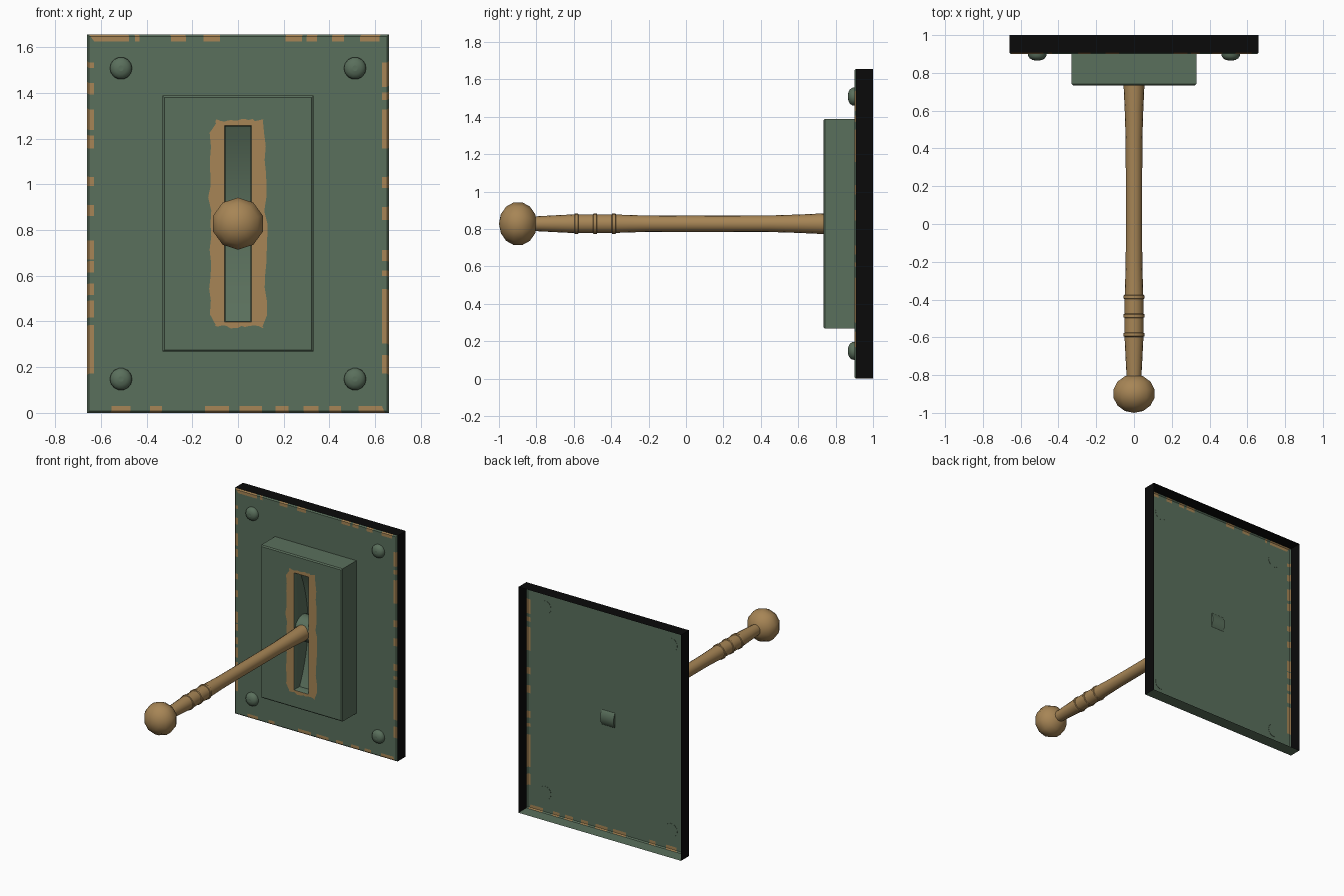
import bpy, bmesh, math, random
from mathutils import Matrix, Vector

if "Cube" in bpy.data.objects:
    bpy.data.objects.remove(bpy.data.objects["Cube"])

random.seed(4)


def material(name, rgb):
    m = bpy.data.materials.new(name)
    m.diffuse_color = (*rgb, 1)
    m.use_nodes = True
    m.node_tree.nodes["Principled BSDF"].inputs["Base Color"].default_value = m.diffuse_color
    return m


GREEN = material("worn green paint", (0.102, 0.160, 0.107))
BROWN = material("bare brown", (0.385, 0.235, 0.092))
BLACK = material("black rim", (0.003, 0.003, 0.003))
ZC = 0.828   # height of the plate centre


def finish(bm, name, mats, angle=35):
    bmesh.ops.remove_doubles(bm, verts=bm.verts, dist=1e-5)
    me = bpy.data.meshes.new(name)
    bm.to_mesh(me)
    bm.free()
    ob = bpy.data.objects.new(name, me)
    bpy.context.collection.objects.link(ob)
    for m in mats:
        me.materials.append(m)
    bpy.ops.object.select_all(action='DESELECT')
    ob.select_set(True)
    bpy.context.view_layer.objects.active = ob
    bpy.ops.object.shade_smooth_by_angle(angle=math.radians(angle))
    return ob


def face(bm, pts, mat=0):
    f = bm.faces.new([bm.verts.new(p) for p in pts])
    f.material_index = mat
    return f


def lathe(bm, profile, sides, mat=0):
    """Spin (y, radius) pairs about the y axis at lever height."""
    loops = []
    for y, r in profile:
        loops.append([bm.verts.new((r * math.cos(2 * math.pi * i / sides), y,
                                    ZC + r * math.sin(2 * math.pi * i / sides)))
                      for i in range(sides)])
    for a, b in zip(loops, loops[1:]):
        for i in range(sides):
            j = (i + 1) % sides
            bm.faces.new((a[i], a[j], b[j], b[i])).material_index = mat
    bm.faces.new(loops[0])
    bm.faces.new(loops[-1][::-1])


# Backing plate: open-backed pan with chipped paint along its front edges
HX, HZ, YF, BEV = 0.66, 0.828, 0.90, 0.008
chips = {  # start/end pairs along each edge, from -1 to 1
    "top": [-.99, -.73, -.69, -.66, -.45, -.35, -.23, -.12, .32, .43, .46, .53, .63, .71, .82, .95],
    "bottom": [-.85, -.72, -.59, -.51, -.22, -.06, .01, .16, .25, .34, .44, .54, .61, .69, .81, .98],
    "left": [-.80, -.54, -.50, -.41, -.38, -.32, -.26, -.20, -.19, -.09, .04, .10, .20, .25,
             .40, .47, .50, .61, .69, .75, .83, .86],
    "right": [-.80, -.70, -.64, -.35, -.28, -.25, -.20, -.14, .02, .09, .19, .25, .40, .61, .66, .70,
              .73, .86],
}
bm = bmesh.new()
ix, iz, w = HX - BEV, HZ - BEV, 0.022
face(bm, [(x, YF, ZC + z) for x, z in ((-ix + w, -iz + w), (ix - w, -iz + w),
                                       (ix - w, iz - w), (-ix + w, iz - w))])
for side, cuts in chips.items():
    flat = side in ("top", "bottom")
    sign = 1 if side in ("top", "right") else -1

    def pt(t, inset, y, bevel=False):
        along = t * (HX if flat and bevel else ix if flat else HZ if bevel else iz)
        across = sign * ((HZ if flat else HX) if bevel else (iz if flat else ix) - inset)
        if inset:   # mitre the inner line at the corners
            lim = (ix if flat else iz) - inset
            along = max(-lim, min(lim, along))
        return (along, y, ZC + across) if flat else (across, y, ZC + along)

    ts = [-1] + cuts + [1]
    for k, (a, b) in enumerate(zip(ts, ts[1:])):
        m = k % 2
        face(bm, [pt(a, 0, YF), pt(b, 0, YF), pt(b, w, YF), pt(a, w, YF)], m)
        face(bm, [pt(a, 0, YF), pt(b, 0, YF), pt(b, 0, YF + BEV, True), pt(a, 0, YF + BEV, True)], m)
    # side wall: black except the green underside
    face(bm, [pt(-1, 0, YF + BEV, True), pt(1, 0, YF + BEV, True),
              pt(1, 0, 1.0, True), pt(-1, 0, 1.0, True)], 0 if side == "bottom" else 2)
finish(bm, "backing_plate", [GREEN, BROWN, BLACK])

# Raised slot housing with a worn ring around the slot and a curved slot floor
N = 16


def rect_loop(hx, hz, y, jitter=0.0):
    corners = [(-hx, -hz), (hx, -hz), (hx, hz), (-hx, hz)]
    out = []
    for (ax, az), (bx, bz) in zip(corners, corners[1:] + corners[:1]):
        for i in range(N):
            t = i / N
            x, z = ax + (bx - ax) * t, az + (bz - az) * t
            s = 1 + random.uniform(-jitter, jitter)
            yy = y(z) if callable(y) else y
            out.append(Vector((x * s, yy, ZC + z * (1 + (s - 1) * 0.25))))
    return out


def floor_y(z):
    return 0.89 - 0.10 * (z / 0.43) ** 2


bm = bmesh.new()
wear = rect_loop(0.122, 0.452, 0.734, 0.07)
for c in range(4):   # round the worn ring's corners
    v = wear[c * N]
    v.x *= 0.84
    v.z = ZC + (v.z - ZC) * 0.985
loops = [rect_loop(0.33, 0.56, 0.90), rect_loop(0.33, 0.56, 0.742),
         rect_loop(0.322, 0.552, 0.734), wear,
         rect_loop(0.06, 0.43, 0.734), rect_loop(0.055, 0.425, 0.742),
         rect_loop(0.055, 0.425, floor_y)]
for k, (a, b) in enumerate(zip(loops, loops[1:])):
    for i in range(4 * N):
        j = (i + 1) % (4 * N)
        face(bm, (a[i], a[j], b[j], b[i]), 1 if k == 3 else 0)
fl = loops[-1]
right = fl[N:2 * N + 1]
left = [fl[0]] + fl[3 * N:][::-1]
for i in range(N):
    face(bm, (left[i], right[i], right[i + 1], left[i + 1]))
finish(bm, "slot_housing", [GREEN, BROWN])

# Pivot drum inside the slot
bm = bmesh.new()
bmesh.ops.create_cone(bm, cap_ends=True, segments=20, radius1=0.092, radius2=0.092, depth=0.108,
                      matrix=Matrix.Translation((0, 0.826, ZC)) @ Matrix.Rotation(math.pi / 2, 4, 'Y'))
finish(bm, "pivot_drum", [GREEN])

# Domed rivets in the plate corners
for sx in (-1, 1):
    for sz in (-1, 1):
        bm = bmesh.new()
        lathe(bm, [(0.866, 0.012), (0.869, 0.026), (0.877, 0.040), (0.889, 0.048), (0.902, 0.049)], 14)
        bmesh.ops.translate(bm, verts=bm.verts, vec=(sx * 0.512, 0, sz * 0.68))
        finish(bm, "rivet", [GREEN], 50)

# Lever shaft with three grip rings
prof = [(0.80, 0.055), (0.73, 0.055), (0.60, 0.049), (0.44, 0.044), (0.0, 0.043), (-0.22, 0.044),
        (-0.375, 0.049)]
for y in (-0.385, -0.485, -0.585):
    prof += [(y + 0.010, 0.050), (y + 0.007, 0.055), (y - 0.009, 0.055), (y - 0.012, 0.050)]
prof += [(-0.70, 0.045), (-0.83, 0.038)]
bm = bmesh.new()
lathe(bm, prof, 16)
finish(bm, "lever_shaft", [BROWN], 40)

# Faceted-outline ball knob
bm = bmesh.new()
bmesh.ops.create_uvsphere(bm, u_segments=10, v_segments=7, radius=0.117,
                          matrix=Matrix.Translation((0, -0.898, ZC)) @ Matrix.Diagonal((1, 0.872, 1, 1))
                          @ Matrix.Rotation(math.pi / 2, 4, 'X'))
finish(bm, "ball_knob", [BROWN], 60)
